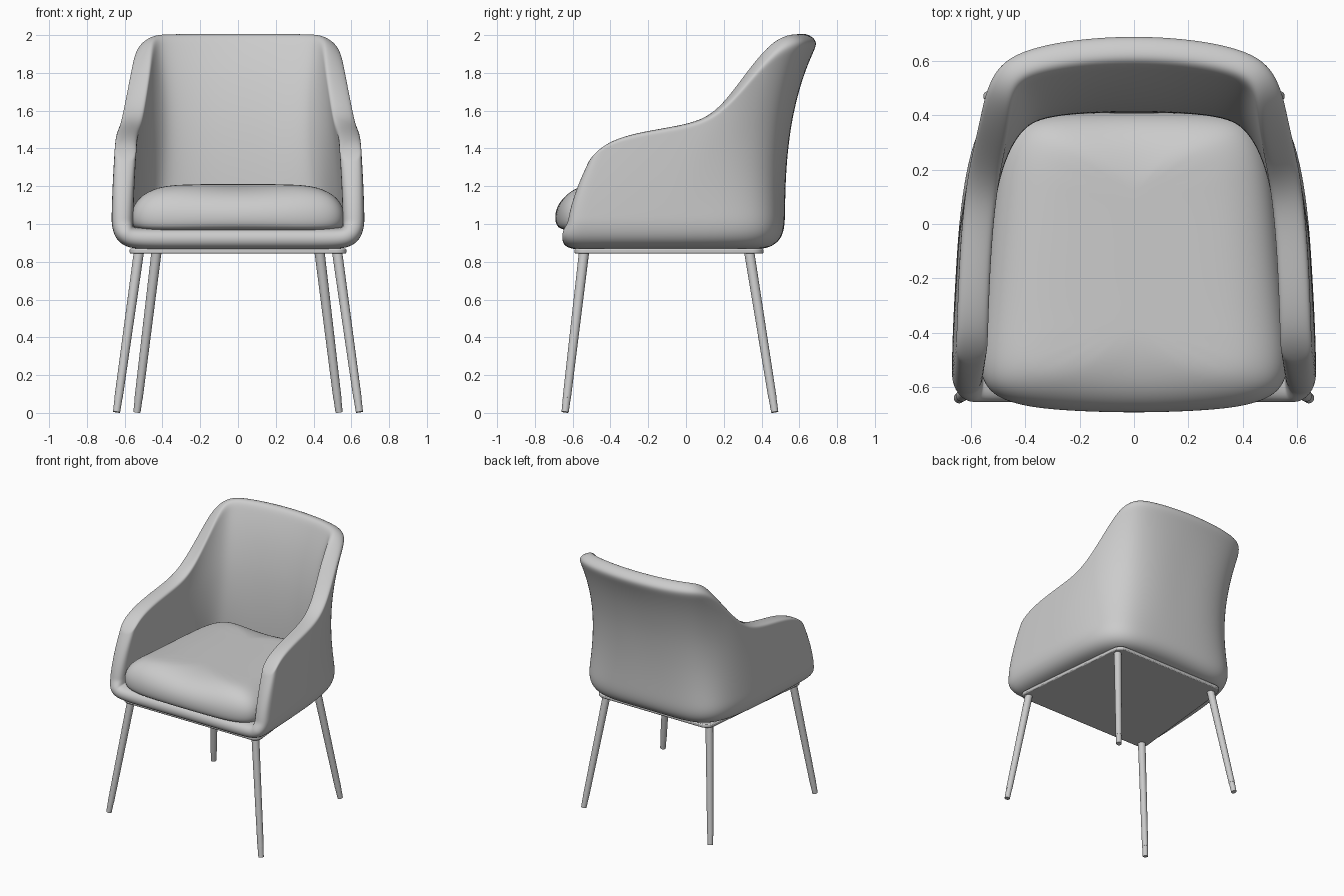
import bpy
import bmesh
from math import radians, sin, pi
from mathutils import Vector

cube = bpy.data.objects.get("Cube")
if cube:
    bpy.data.objects.remove(cube)

grey = bpy.data.materials.new("soft_grey")
grey.use_nodes = True
colour = (0.6, 0.6, 0.6, 1)
grey.diffuse_color = colour
grey.node_tree.nodes["Principled BSDF"].inputs["Base Color"].default_value = colour


def add_object(name, bm):
    mesh = bpy.data.meshes.new(name)
    bm.to_mesh(mesh)
    bm.free()
    mesh.materials.append(grey)
    obj = bpy.data.objects.new(name, mesh)
    bpy.context.collection.objects.link(obj)
    bpy.ops.object.select_all(action="DESELECT")
    bpy.context.view_layer.objects.active = obj
    obj.select_set(True)
    bpy.ops.object.shade_smooth_by_angle(angle=radians(50))
    return obj


def half_sheet(name, columns, thickness=0):
    """Skin neighbouring columns of points, mirror over x and smooth."""
    bm = bmesh.new()
    grid = [[bm.verts.new(p) for p in col] for col in columns]
    for a, b in zip(grid, grid[1:]):
        for j in range(len(a) - 1):
            bm.faces.new((a[j], a[j + 1], b[j + 1], b[j]))
    bmesh.ops.remove_doubles(bm, verts=bm.verts[:], dist=0.0005)
    obj = add_object(name, bm)
    for edge in obj.data.edges:
        edge.use_edge_sharp = False
    for poly in obj.data.polygons:
        poly.use_smooth = True
    obj.modifiers.new("mirror", "MIRROR")
    if thickness:
        wall = obj.modifiers.new("wall", "SOLIDIFY")
        wall.thickness = thickness
        wall.offset = -1
    sub = obj.modifiers.new("smooth", "SUBSURF")
    sub.levels = sub.render_levels = 3


def inset(point, spine, distance, z):
    step = (spine - point).normalized() * distance
    return (point.x + step.x, point.y + step.y, z)


# Shell: each column runs from the rim down the wall and under the seat
rim = [(.655, -.51, 1.35), (.65, -.42, 1.44), (.645, -.25, 1.49), (.635, -.05, 1.52),
       (.62, .1, 1.555), (.605, .21, 1.63), (.585, .31, 1.74), (.567, .4, 1.85),
       (.55, .51, 1.95), (.495, .615, 1.975), (.37, .668, 1.975), (.2, .698, 1.975),
       (0, .71, 1.975)]
base = [(.67, -.63), (.67, -.52), (.665, -.36), (.655, -.18), (.645, -.02), (.63, .12),
        (.61, .235), (.58, .34), (.53, .425), (.445, .485), (.32, .512), (.17, .522), (0, .525)]
waist = {5: .01, 6: .02, 7: .035, 8: .045, 9: .035, 10: .015}
columns = []
for i, (top, foot) in enumerate(zip(rim, base)):
    top, foot = Vector(top), Vector((*foot, 1))
    power = 1.5 + i / 8
    col = []
    for f in (1, .93, .78, .55, .3, .1, 0):
        p = foot.lerp(top, f ** power)
        pull = waist.get(i, 0) * sin(pi * f) * .7
        col.append((p.x - pull, p.y - pull, 1 + f * (top.z - 1)))
    edge = Vector((foot.x, foot.y - (.03 if i == 0 else 0), 1))
    spine = Vector((0, min(edge.y, .1), 1))
    for d, z in ((.015, .93), (.065, .88), (.15, .865), (.35, .865)):
        col.append(inset(edge, spine, d, z))
    col.append((0, spine.y, .865))
    columns.append(col)
half_sheet("seat_shell", columns, .115)

# Cushion: rounded outline lofted from its underside to its crown
outline = [(0, -.695), (.2, -.69), (.4, -.675), (.53, -.63), (.575, -.54), (.555, -.35),
           (.535, -.1), (.515, .12), (.49, .28), (.425, .385), (.3, .41), (.15, .41), (0, .41)]
columns = []
for x, y in outline:
    p = Vector((x, y, 0))
    spine = Vector((0, max(-.35, min(y, .1)), 0))
    col = [(0, spine.y, 1.212)]
    for d, z in ((.24, 1.21), (.13, 1.19), (.045, 1.145), (0, 1.075), (0, 1), (.03, .97), (.1, .965)):
        col.append(inset(p, spine, d, z))
    col.append((0, spine.y, .965))
    columns.append(col)
half_sheet("seat_cushion", columns)

# Base plate: tapered board with rounded corners
bm = bmesh.new()
corners = [(-.58, -.59), (.58, -.59), (.475, .41), (-.475, .41)]
plate = bm.faces.new([bm.verts.new((x, y, .843)) for x, y in corners])
raised = bmesh.ops.extrude_face_region(bm, geom=[plate])["geom"]
bmesh.ops.translate(bm, vec=(0, 0, .027), verts=[v for v in raised if isinstance(v, bmesh.types.BMVert)])
bmesh.ops.recalc_face_normals(bm, faces=bm.faces[:])
upright = [e for e in bm.edges if abs(e.verts[0].co.z - e.verts[1].co.z) > .01]
bmesh.ops.bevel(bm, geom=upright, offset=.06, segments=6, profile=.5, affect="EDGES")
board = add_object("base_plate", bm)
soft = board.modifiers.new("soft_edge", "BEVEL")
soft.width = .007
soft.segments = 2


# Legs: splayed tapering rods with separate foot caps
def rod(name, start, end, r_start, r_end):
    bm = bmesh.new()
    axis = end - start
    bmesh.ops.create_cone(bm, cap_ends=True, segments=24, radius1=r_start,
                          radius2=r_end, depth=axis.length)
    turn = axis.to_track_quat("Z", "Y").to_matrix().to_4x4()
    bmesh.ops.transform(bm, matrix=turn, verts=bm.verts[:])
    bmesh.ops.translate(bm, vec=(start + end) / 2, verts=bm.verts[:])
    add_object(name, bm)


for side, s in (("left", 1), ("right", -1)):
    for place, top, foot in (("front", (.525, -.54), (.643, -.64)),
                             ("back", (.432, .335), (.535, .47))):
        a = Vector((s * top[0], top[1], .85))
        b = Vector((s * foot[0], foot[1], .004))
        joint = b.lerp(a, .09)
        rod(f"{place}_{side}_leg", a, joint, .027, .022)
        rod(f"{place}_{side}_foot_cap", joint, b, .021, .019)
